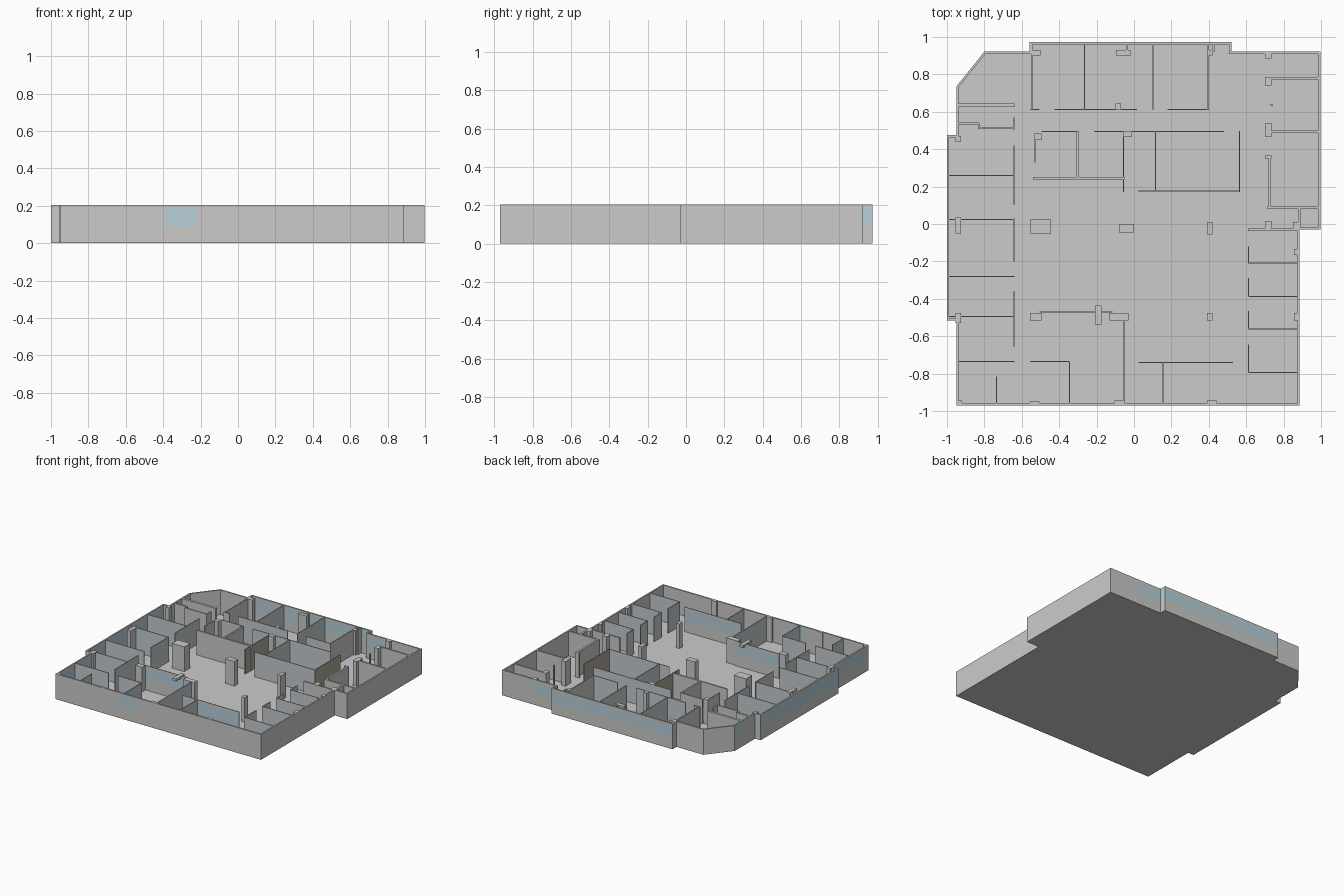
import bpy, bmesh
from mathutils import Vector

FLOOR, H = 0.006, 0.205
SILL, HEAD = 0.09, 0.185


def material(name, rgb):
    m = bpy.data.materials.new(name)
    m.diffuse_color = (*rgb, 1)
    return m


GLASS = material("glass_blue", (0.47, 0.63, 0.70))
PANEL = material("pale_panel", (0.60, 0.60, 0.57))
LIGHT = material("light_partition", (0.56, 0.60, 0.62))
WARM = material("warm_partition", (0.42, 0.39, 0.33))


def solids(name, prisms, mat=None):
    """One object from a list of (footprint, z0, z1) prisms."""
    bm = bmesh.new()
    for pts, z0, z1 in prisms:
        face = bm.faces.new([bm.verts.new((p[0], p[1], z0)) for p in pts])
        ext = bmesh.ops.extrude_face_region(bm, geom=[face])["geom"]
        bmesh.ops.translate(bm, vec=(0, 0, z1 - z0),
                            verts=[g for g in ext if isinstance(g, bmesh.types.BMVert)])
    bmesh.ops.recalc_face_normals(bm, faces=bm.faces)
    me = bpy.data.meshes.new(name)
    bm.to_mesh(me)
    bm.free()
    ob = bpy.data.objects.new(name, me)
    if mat:
        me.materials.append(mat)
    bpy.context.collection.objects.link(ob)
    return ob


def rect(x0, y0, x1, y1):
    return [(x0, y0), (x1, y0), (x1, y1), (x0, y1)]


def run(x0, y0, x1, y1, t):
    """Footprint of a straight wall along an axis, from its centre line."""
    h = t / 2
    return rect(x0, y0 - h, x1, y0 + h) if y0 == y1 else rect(x0 - h, y0, x0 + h, y1)


def walls(name, runs, t=0.006, mat=None):
    solids(name, [(run(*r, t), FLOOR, H) for r in runs], mat)


def glazed(name, footprints):
    """Wall in three bands: pale sill panel, glass, pale header."""
    for part, z0, z1, m in (("sill", FLOOR, SILL, PANEL), ("glass", SILL, HEAD, GLASS),
                            ("header", HEAD, H, PANEL)):
        solids(f"{name}_{part}", [(f, z0, z1) for f in footprints], m)


# building outline, counter-clockwise; flag = edge starting here is glazed
outline = [(-0.95, -0.97, 0), (-0.38, -0.97, 1), (-0.22, -0.97, 0), (0.885, -0.97, 0),
           (0.885, -0.03, 0), (0.997, -0.03, 0), (0.997, 0.922, 0), (0.70, 0.922, 1),
           (0.52, 0.922, 1), (0.52, 0.973, 1), (-0.56, 0.973, 0), (-0.56, 0.922, 0),
           (-0.80, 0.922, 0), (-0.95, 0.735, 1), (-0.95, 0.655, 0), (-0.95, 0.475, 0),
           (-1.0, 0.475, 1), (-1.0, -0.515, 0), (-0.95, -0.515, 1)]
outer = [Vector(p[:2]) for p in outline]
n = len(outer)


def mitre(i, t=0.012):
    d1 = (outer[i] - outer[i - 1]).normalized()
    d2 = (outer[(i + 1) % n] - outer[i]).normalized()
    n1, n2 = Vector((-d1.y, d1.x)), Vector((-d2.y, d2.x))
    return outer[i] + (n1 + n2) * t / (1 + n1.dot(n2))


inner = [mitre(i) for i in range(n)]
edges = [[outer[i], outer[(i + 1) % n], inner[(i + 1) % n], inner[i]] for i in range(n)]

# floor and outer shell
solids("floor_slab", [(outer, 0, FLOOR)])
solids("outer_wall", [(e, FLOOR, H) for e, p in zip(edges, outline) if not p[2]])
glazed("facade", [e for e, p in zip(edges, outline) if p[2]])

# rooms along the left side
walls("left_room_fronts", [(-0.64, a, -0.64, b) for a, b in
      ((0.505, 0.57), (0.105, 0.42), (-0.2, 0.03), (-0.655, -0.36))], mat=LIGHT)
walls("left_room_dividers", [(x, y, -0.64, y) for x, y in
      ((-0.99, 0.26), (-0.99, 0.025), (-0.99, -0.28), (-0.99, -0.495), (-0.94, -0.735))]
      + [(-0.735, -0.96, -0.735, -0.815)], mat=LIGHT)
walls("left_solid_wall", [(-0.94, 0.635, -0.64, 0.635)], 0.018)
walls("left_stepped_wall", [(-0.94, 0.537, -0.83, 0.537), (-0.83, 0.51, -0.83, 0.541),
      (-0.835, 0.513, -0.64, 0.513)], 0.01)

# rooms along the front
walls("front_partitions", [(-0.555, -0.735, -0.345, -0.735), (-0.345, -0.96, -0.345, -0.735),
      (-0.055, -0.96, -0.055, -0.52), (0.155, -0.96, 0.155, -0.74)], mat=LIGHT)
glazed("front_partition", [run(-0.505, -0.47, -0.115, -0.47, 0.006),
                           run(0.025, -0.74, 0.53, -0.74, 0.006)])
solids("overhead_box", [(rect(-0.205, -0.54, -0.175, -0.435), HEAD, H)], PANEL)

# core rooms in the middle
walls("core_solid_walls", [(-0.54, 0.245, -0.05, 0.245), (-0.302, 0.25, -0.302, 0.497)], 0.012)
walls("core_partitions", [(-0.495, 0.495, -0.3, 0.495), (-0.215, 0.495, 0.48, 0.495),
      (-0.53, 0.33, -0.53, 0.45), (0.115, 0.175, 0.115, 0.495),
      (0.025, 0.175, 0.56, 0.175)], mat=LIGHT)
walls("core_warm_walls", [(-0.057, 0.17, -0.057, 0.47), (0.565, 0.17, 0.565, 0.498)], mat=WARM)

# rooms along the back
walls("back_room_fronts", [(a, 0.613, b, 0.613) for a, b in
      ((-0.555, -0.505), (-0.425, 0.015), (0.18, 0.395))], mat=LIGHT)
walls("back_room_dividers", [(x, 0.613, x, 0.962) for x in (-0.265, 0.1)], mat=LIGHT)
walls("back_end_walls", [(x, 0.61, x, 0.962) for x in (-0.547, 0.395)] +
      [(-0.037, 0.92, -0.037, 0.962), (0.425, 0.92, 0.425, 0.962)], 0.01)

# service rooms at the back right
walls("service_walls", [(0.735, 0.78, 0.985, 0.78), (0.735, 0.493, 0.985, 0.493),
      (0.725, 0.09, 0.725, 0.365), (0.715, 0.086, 0.985, 0.086),
      (0.883, -0.03, 0.883, 0.08), (0.61, -0.03, 0.885, -0.03)], 0.014)

# small offices along the right side
walls("right_office_fronts", [(0.613, a, 0.613, b) for a, b in
      ((-0.21, -0.12), (-0.385, -0.29), (-0.565, -0.465), (-0.793, -0.645))], mat=LIGHT)
walls("right_office_dividers", [(0.613, y, 0.875, y) for y in
      (-0.208, -0.387, -0.563, -0.793)], mat=LIGHT)

# free-standing columns
columns = [(-0.555, -0.05, -0.445, 0.025), (-0.08, -0.045, 0.0, 0.0), (0.39, -0.055, 0.42, 0.01),
           (-0.555, -0.515, -0.495, -0.475), (-0.13, -0.515, -0.03, -0.475),
           (0.39, -0.515, 0.42, -0.475), (-0.535, 0.45, -0.495, 0.485),
           (-0.06, 0.465, -0.01, 0.498), (-0.1, 0.613, -0.07, 0.645)]
solids("columns", [(rect(*c), FLOOR, H) for c in columns])

# columns set against walls
piers = [(-0.955, 0.44, -0.925, 0.47), (-0.955, -0.05, -0.925, 0.035),
         (-0.955, -0.53, -0.925, -0.475), (-0.94, -0.96, -0.92, -0.945),
         (-0.555, -0.96, -0.505, -0.95), (-0.105, -0.96, -0.05, -0.945),
         (0.39, -0.96, 0.44, -0.945), (-0.545, 0.9, -0.5, 0.93), (-0.095, 0.9, -0.02, 0.93),
         (0.39, 0.9, 0.42, 0.93), (0.7, 0.74, 0.735, 0.787), (0.7, 0.465, 0.735, 0.54),
         (0.7, 0.885, 0.735, 0.915), (0.7, -0.025, 0.735, 0.015), (0.7, 0.35, 0.735, 0.365),
         (0.85, -0.03, 0.885, 0.01), (0.855, -0.165, 0.875, -0.135),
         (0.855, -0.515, 0.875, -0.475), (0.73, 0.63, 0.74, 0.642)]
solids("wall_piers", [(rect(*p), FLOOR, H) for p in piers])
